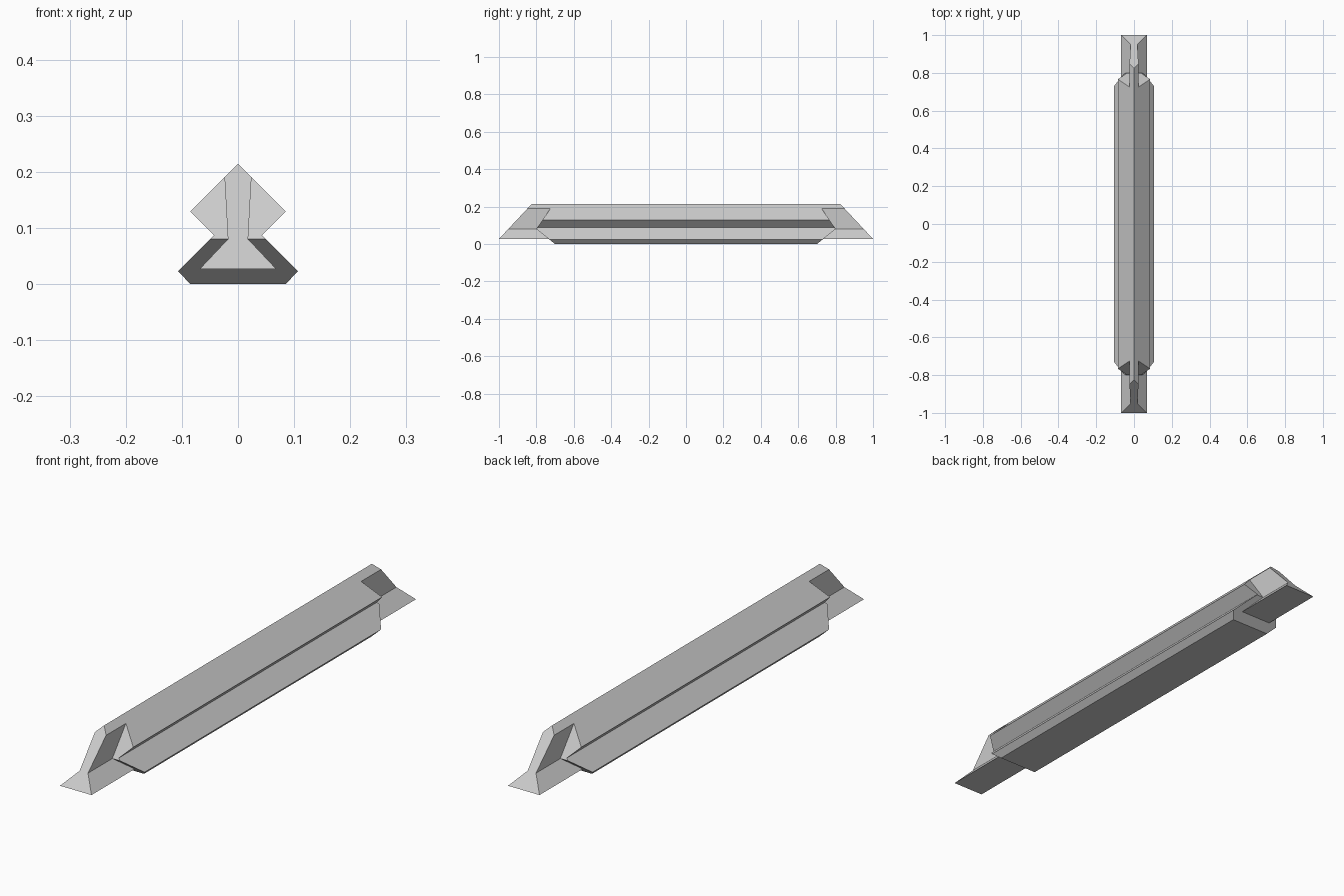
import bpy
import bmesh

if "Cube" in bpy.data.objects:
    bpy.data.objects.remove(bpy.data.objects["Cube"], do_unlink=True)

WAIST, TOP, TIP_BASE = 0.08, 0.214, 0.027

# Right halves of the cross-sections, from the ridge down
RIDGE = (0, TOP)
NECK_TOP, NECK_LOW, FOOT = (0.024, 0.19), (0.018, WAIST), (0.068, TIP_BASE)
WING = [(0.085, 0.129), (0.043, 0.087), (0.05, WAIST)]
SKIRT = [(0.107, 0.023), (0.085, 0)]


def mirrored(points):
    return [(-x, z) for x, z in reversed(points)]


def body_end(z):
    """Length of the wide body: pointed at the waist, cut back above and below."""
    if z > WAIST:
        return 0.80 - 0.68 * (z - WAIST)
    return 0.80 - 1.25 * (WAIST - z)


def tip_end(z):
    """Length of the narrow tongue: one straight slope."""
    return 1.0 - 0.175 * (z - TIP_BASE) / (TOP - TIP_BASE)


bm = bmesh.new()


def ring(outline, length, side):
    return [bm.verts.new((x, side * length(z), z)) for x, z in outline]


def bridge(a, b):
    for i in range(len(a)):
        j = (i + 1) % len(a)
        bm.faces.new((a[i], a[j], b[j], b[i]))


# Wide body
half = [NECK_TOP] + WING + SKIRT
body = [RIDGE] + half + mirrored(half)
bridge(ring(body, body_end, -1), ring(body, body_end, 1))

# Tongue and the body's shoulder faces at each end
tongue_half = [NECK_TOP, NECK_LOW, FOOT]
tongue = [RIDGE] + tongue_half + mirrored(tongue_half)
wing_cap = [NECK_TOP] + WING + [NECK_LOW]
skirt_half = [NECK_LOW, WING[-1]] + SKIRT
skirt_cap = skirt_half + mirrored(skirt_half) + mirrored([FOOT]) + [FOOT]
for side in (-1, 1):
    outer = ring(tongue, tip_end, side)
    bridge(ring(tongue, body_end, side), outer)
    bm.faces.new(outer)
    for cap in (wing_cap, mirrored(wing_cap), skirt_cap):
        bm.faces.new(ring(cap, body_end, side))

bmesh.ops.remove_doubles(bm, verts=bm.verts, dist=0.0001)
bmesh.ops.recalc_face_normals(bm, faces=bm.faces)
mesh = bpy.data.meshes.new("rail_bar")
bm.to_mesh(mesh)
bm.free()

# Single flat grey
grey = bpy.data.materials.new("light_grey")
grey.use_nodes = True
colour = (0.6, 0.6, 0.6, 1)
grey.diffuse_color = colour
grey.node_tree.nodes["Principled BSDF"].inputs["Base Color"].default_value = colour
mesh.materials.append(grey)

bar = bpy.data.objects.new("rail_bar", mesh)
bpy.context.collection.objects.link(bar)
